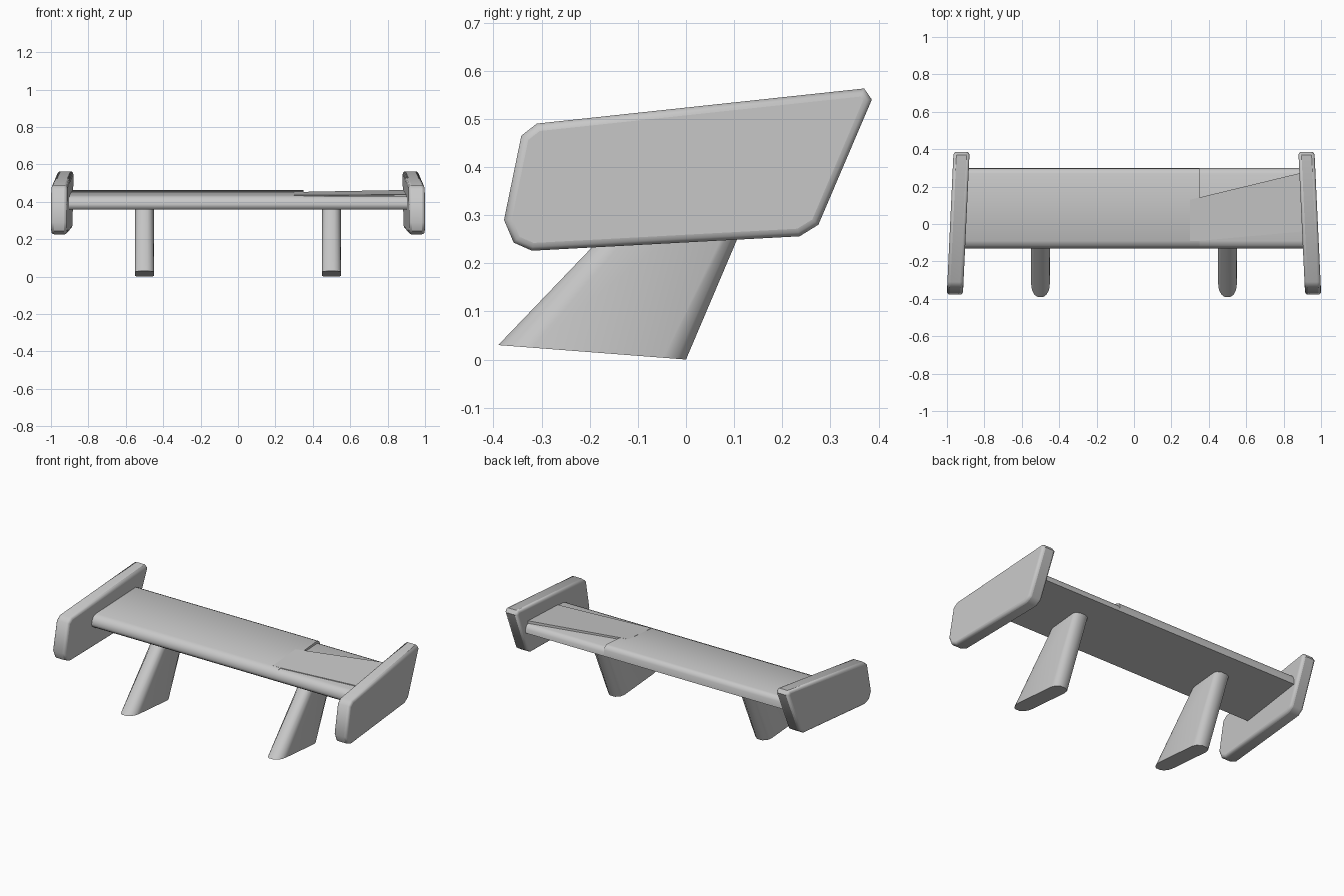
import bpy
import bmesh
import math

if "Cube" in bpy.data.objects:
    bpy.data.objects.remove(bpy.data.objects["Cube"], do_unlink=True)

grey = bpy.data.materials.new("plain grey")
grey.use_nodes = True
grey.diffuse_color = (0.58, 0.58, 0.58, 1)
grey.node_tree.nodes["Principled BSDF"].inputs["Base Color"].default_value = grey.diffuse_color


def loft(name, ring_a, ring_b, bevel=0):
    """Closed solid between two matching rings of points."""
    bm = bmesh.new()
    a = [bm.verts.new(p) for p in ring_a]
    b = [bm.verts.new(p) for p in ring_b]
    bm.faces.new(a)
    bm.faces.new(b)
    for i in range(len(a)):
        j = (i + 1) % len(a)
        bm.faces.new((a[i], a[j], b[j], b[i]))
    bmesh.ops.recalc_face_normals(bm, faces=bm.faces)
    mesh = bpy.data.meshes.new(name)
    bm.to_mesh(mesh)
    bm.free()
    mesh.materials.append(grey)
    obj = bpy.data.objects.new(name, mesh)
    bpy.context.collection.objects.link(obj)
    bpy.ops.object.select_all(action="DESELECT")
    obj.select_set(True)
    bpy.context.view_layer.objects.active = obj
    bpy.ops.object.shade_smooth_by_angle(angle=math.radians(42))
    if bevel:
        mod = obj.modifiers.new("rounded rim", "BEVEL")
        mod.width = bevel
        mod.segments = 3
        mod.limit_method = "ANGLE"
        mod.angle_limit = math.radians(70)
    return obj


def wing_profile(drop):
    """Side section of the wing; drop lowers the rear of the top."""
    return [(-0.115, 0.36), (-0.128, 0.37), (-0.132, 0.385), (-0.128, 0.405),
            (-0.115, 0.425), (-0.09, 0.435 - drop * 0.2),
            (0.27, 0.463 - drop), (0.288, 0.455 - drop), (0.297, 0.437 - drop),
            (0.30, 0.40)]


# Wing: a full-height main part and a slightly lower end
for name, x0, x1, drop in (("wing_main", -0.92, 0.35, 0),
                           ("wing_end", 0.35, 0.92, 0.015)):
    section = wing_profile(drop)
    loft(name, [(x0, y, z) for y, z in section], [(x1, y, z) for y, z in section])

# Slanted panel that continues the main surface over the lower end
panel = [(0.30, 0.13), (0.90, 0.275), (0.90, -0.04), (0.35, -0.09), (0.30, -0.09)]
top = [(x, y, 0.4425 + 0.077 * y) for x, y in panel]
loft("wing_panel", top, [(x, y, z - 0.025) for x, y, z in top])

# End plates, angled inward towards the rear
outline = [(-0.342, 0.465), (-0.31, 0.49), (0.37, 0.563), (0.386, 0.54),
           (0.275, 0.28), (0.236, 0.256), (-0.32, 0.226), (-0.358, 0.243),
           (-0.378, 0.29)]


def plate_ring(side, offset):
    return [(side * (0.94 - 0.047 * y + offset), y, z) for y, z in outline]


# Leaning struts: fraction along the length and half width
half = [(0, 0.015), (0.03, 0.032), (0.1, 0.046), (0.18, 0.05),
        (0.88, 0.05), (0.95, 0.042), (1, 0.018)]
section = half + [(u, -w) for u, w in reversed(half)]

for side, label in ((1, "left"), (-1, "right")):
    loft(label + "_end_plate", plate_ring(side, -0.043), plate_ring(side, 0.043), 0.016)
    x = side * 0.5
    loft(label + "_strut",
         [(x + w, -0.39 + 0.39 * u, 0.03 * (1 - u)) for u, w in section],
         [(x + w, -0.04 + 0.208 * u, 0.395) for u, w in section])
